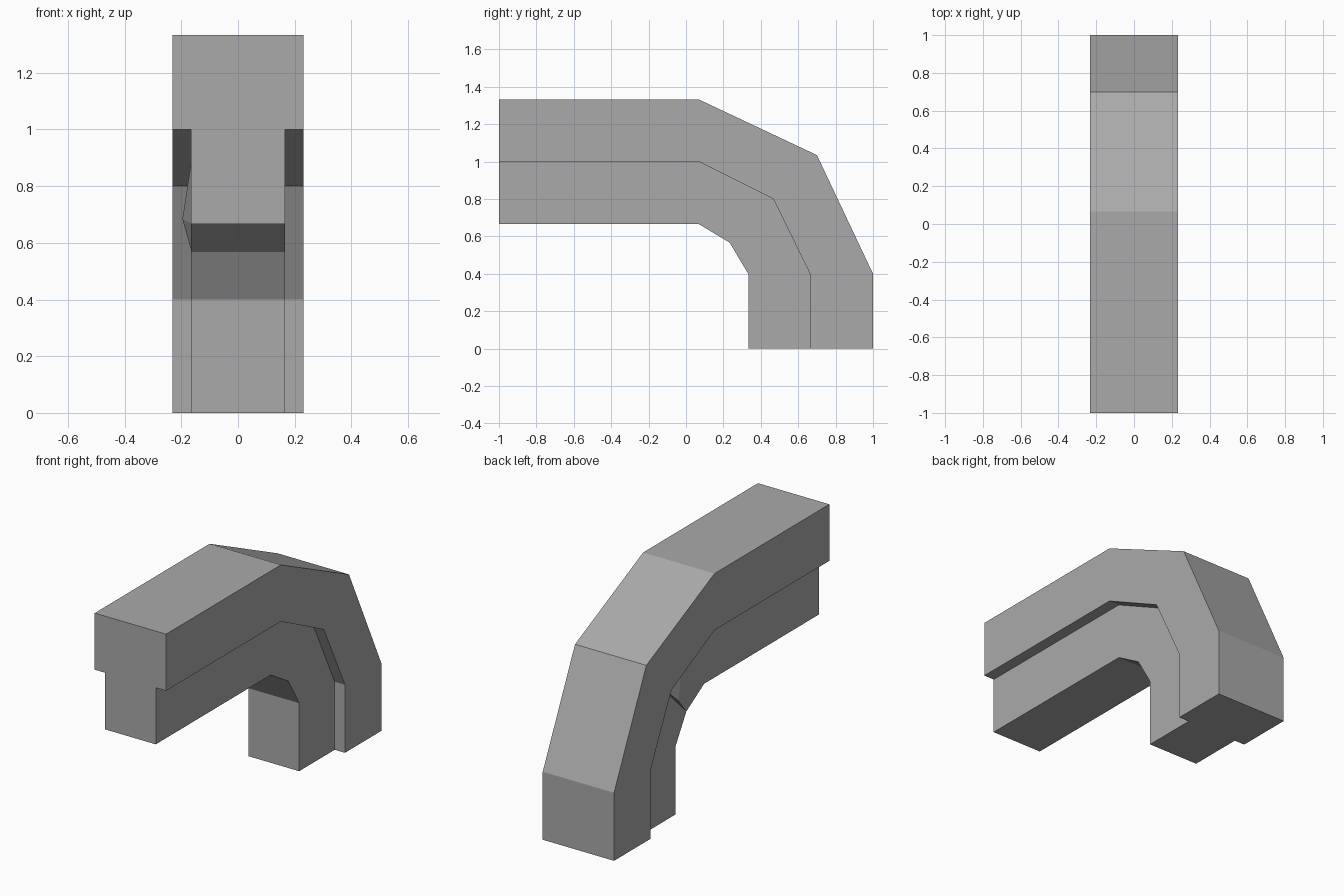
import bpy, bmesh
from mathutils import Vector

old = bpy.data.objects.get("Cube")
if old:
    bpy.data.objects.remove(old, do_unlink=True)

# Single plain grey
grey = bpy.data.materials.new("plain_grey")
grey.use_nodes = True
colour = (0.4, 0.4, 0.4, 1)
grey.diffuse_color = colour
grey.node_tree.nodes["Principled BSDF"].inputs["Base Color"].default_value = colour


def finish(name, bm):
    bmesh.ops.recalc_face_normals(bm, faces=bm.faces)
    mesh = bpy.data.meshes.new(name)
    bm.to_mesh(mesh)
    bm.free()
    mesh.materials.append(grey)
    obj = bpy.data.objects.new(name, mesh)
    bpy.context.collection.objects.link(obj)
    return obj


# Side profiles (y, z) of the inner face, the ledge and the outer face
inner = [(-1, .667), (.067, .667), (.233, .567), (.333, .4), (.333, 0)]
ledge = [(-1, 1), (.067, 1), (.467, .8), (.663, .4), (.663, 0)]
outer = [(-1, 1.333), (.067, 1.333), (.7, 1.035), (1, .4), (1, 0)]
WIDE, NARROW = .232, .165

# T-shaped section swept round the bend
bm = bmesh.new()
rings = []
for i, l, o in zip(inner, ledge, outer):
    half = [(NARROW, i), (NARROW, l), (WIDE, l), (WIDE, o)]
    section = half + [(-x, p) for x, p in reversed(half)]
    rings.append([bm.verts.new((x, *p)) for x, p in section])
for a, b in zip(rings, rings[1:]):
    for k in range(len(a)):
        n = (k + 1) % len(a)
        bm.faces.new((a[k], a[n], b[n], b[k]))
bm.faces.new(rings[0])
bm.faces.new(rings[-1])
finish("bent_rail", bm)

# Small wedge bulging from the right wall at the bend
bm = bmesh.new()
middle = (Vector(ledge[1]) + Vector(ledge[2])) / 2
base = [bm.verts.new((-NARROW + .002, *p))
        for p in (inner[1], inner[2], ledge[2], middle)]
tip = bm.verts.new((-.196, *((Vector(inner[2]) + Vector(ledge[2])) / 2)))
bm.faces.new(base)
for k in range(4):
    bm.faces.new((base[k], base[(k + 1) % 4], tip))
finish("bend_wedge", bm)
